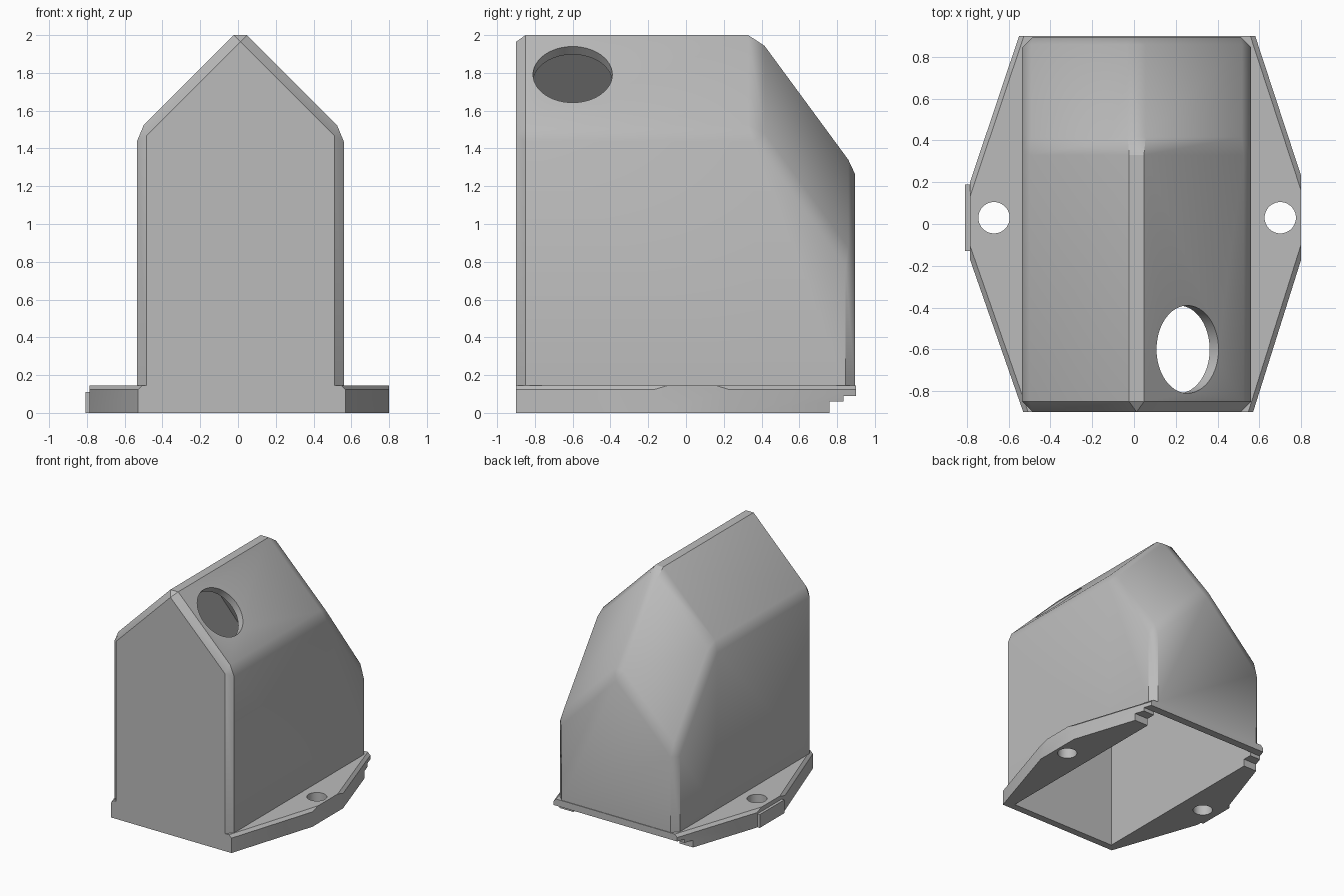
import bpy, bmesh
from math import radians
from mathutils import Matrix

if "Cube" in bpy.data.objects:
    bpy.data.objects.remove(bpy.data.objects["Cube"])

grey = bpy.data.materials.new("plain grey")
grey.use_nodes = True
COLOUR = (0.5, 0.5, 0.5, 1)
grey.diffuse_color = COLOUR
grey.node_tree.nodes["Principled BSDF"].inputs["Base Color"].default_value = COLOUR

CX = 0.0125      # middle of the housing
SLOPE = 1.36     # fall of the rear roof
WALL = 0.06


def finish(name, bm):
    bmesh.ops.recalc_face_normals(bm, faces=bm.faces)
    mesh = bpy.data.meshes.new(name)
    bm.to_mesh(mesh)
    bm.free()
    mesh.materials.append(grey)
    obj = bpy.data.objects.new(name, mesh)
    bpy.context.collection.objects.link(obj)
    return obj


def house(name, half, apex, floor, front, bend, back, bevel=0):
    """Gabled tunnel whose roof runs level, then falls to the back."""
    bm = bmesh.new()
    rings = []
    for y, drop in ((front, 0), (bend, 0), (back, (back - bend) * SLOPE)):
        top, eave = apex - drop, apex - half - drop
        profile = [(-half, floor), (-half, eave), (0, top), (half, eave), (half, floor)]
        rings.append([bm.verts.new((CX + x, y, z)) for x, z in profile])
    for a, b in zip(rings, rings[1:]):
        for i in range(5):
            j = (i + 1) % 5
            bm.faces.new((a[i], a[j], b[j], b[i]))
    bm.faces.new(rings[0])
    bm.faces.new(rings[-1])
    if bevel:
        # the wall is flat across the bend, so only true corners are cut
        bmesh.ops.recalc_face_normals(bm, faces=bm.faces)
        edges = [e for e in bm.edges if e.calc_face_angle(0) > 0.1
                 and max(v.co.z for v in e.verts) > floor + 0.01]
        bmesh.ops.bevel(bm, geom=edges, offset=bevel, segments=1, affect='EDGES',
                        clamp_overlap=True)
    return finish(name, bm)


def box(name, x0, x1, y0, y1, z0, z1):
    bm = bmesh.new()
    bmesh.ops.create_cube(bm, size=1)
    for v in bm.verts:
        v.co = [lo if c < 0 else hi for c, lo, hi in zip(v.co, (x0, y0, z0), (x1, y1, z1))]
    return finish(name, bm)


def cylinder(name, radius, depth, matrix):
    bm = bmesh.new()
    bmesh.ops.create_cone(bm, cap_ends=True, segments=48, radius1=radius,
                          radius2=radius, depth=depth, matrix=matrix)
    return finish(name, bm)


def carve(obj, cutters):
    for c in cutters:
        c.hide_render = True
        mod = obj.modifiers.new("cut", 'BOOLEAN')
        mod.operation = 'DIFFERENCE'
        mod.solver = 'EXACT'
        mod.object = c
    graph = bpy.context.evaluated_depsgraph_get()
    mesh = bpy.data.meshes.new_from_object(obj.evaluated_get(graph))
    obj.modifiers.clear()
    obj.data = mesh


# Shell and base plate
shell = house("housing_shell", 0.5475, 2.035, 0.145, -0.9, 0.38, 0.895, bevel=0.05)

outline = [(-0.53, -0.9), (0.57, -0.9), (0.8, -0.17), (0.8, 0.23),
           (0.58, 0.9), (-0.55, 0.9), (-0.785, 0.2), (-0.785, -0.17)]
bm = bmesh.new()
bottom = bm.faces.new([bm.verts.new((x, y, 0)) for x, y in outline])
top = bmesh.ops.extrude_face_region(bm, geom=[bottom])["geom"]
bmesh.ops.translate(bm, vec=(0, 0, 0.145),
                    verts=[g for g in top if isinstance(g, bmesh.types.BMVert)])
slanted = []
for e in bm.edges:
    d = e.verts[0].co - e.verts[1].co
    if min(v.co.z for v in e.verts) > 0.1 and abs(d.x) > 0.1 and abs(d.y) > 0.1:
        slanted.append(e)
bmesh.ops.bevel(bm, geom=slanted, offset=0.022, segments=1, affect='EDGES')
base = finish("base_plate", bm)

# Hollow inside, round roof opening, screw holes and stepped rear edge
cavity = house("cavity_cutter", 0.5475 - WALL, 1.95, -0.1,
               -0.9 + WALL, 0.355, 0.895 - WALL)
port = cylinder("port_cutter", 0.21, 0.4,
                Matrix.Translation((0.255, -0.6, 1.79)) @ Matrix.Rotation(radians(45), 4, 'Y'))
screws = [cylinder("screw_cutter", 0.075, 1, Matrix.Translation((x, 0.03, 0)))
          for x in (-0.67, 0.7)]
steps = [box("step_cutter", -1, 1, y, 1, -0.1, z) for y, z in ((0.76, 0.06), (0.835, 0.09))]
carve(shell, [cavity, port])
carve(base, [cavity] + screws + steps)
for c in [cavity, port] + screws + steps:
    bpy.data.objects.remove(c)

# Catch on the side of the base
catch = box("side_catch", -0.808, -0.78, -0.13, 0.19, 0, 0.11)

for obj in (shell, base, catch):
    bpy.ops.object.select_all(action='DESELECT')
    obj.select_set(True)
    bpy.context.view_layer.objects.active = obj
    bpy.ops.object.shade_smooth_by_angle(angle=radians(32))
